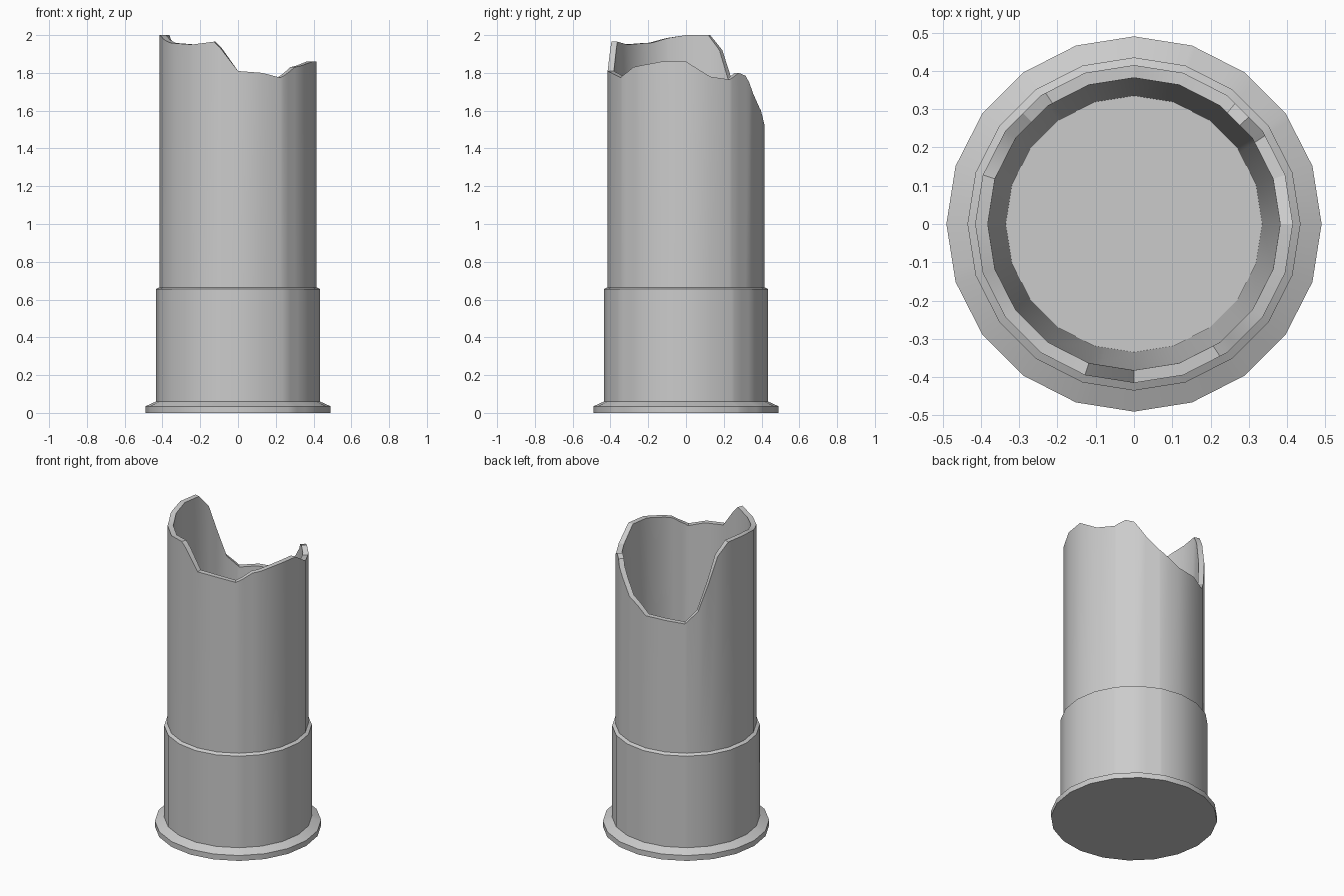
import bpy, bmesh, math

if "Cube" in bpy.data.objects:
    bpy.data.objects.remove(bpy.data.objects["Cube"])

SIDES = 20
STEP = 360 / SIDES

# Broken rim: (angle in degrees from +x, height)
RIM = [(0, 1.86), (18, 1.78), (34, 1.765), (43, 1.80), (50, 1.785), (60, 1.69),
       (71, 1.61), (81, 1.57), (90, 1.525), (108, 1.52), (124, 1.505), (135, 1.58),
       (144, 1.76), (152, 1.92), (162, 2.0), (180, 2.0), (194, 1.985), (208, 1.96),
       (234, 1.95), (252, 1.965), (257, 1.93), (270, 1.81), (288, 1.80),
       (303, 1.775), (310, 1.80), (317, 1.83), (342, 1.86), (360, 1.86)]


def rim_height(a):
    for (a0, h0), (a1, h1) in zip(RIM, RIM[1:]):
        if a0 <= a <= a1:
            return h0 + (h1 - h0) * (a - a0) / (a1 - a0)


def on_polygon(r, a, z):
    # point at angle a on the outline of a 20-sided polygon of corner radius r
    d = (a % STEP) - STEP / 2
    q = r * math.cos(math.radians(STEP / 2)) / math.cos(math.radians(d))
    t = math.radians(a)
    return (q * math.cos(t), q * math.sin(t), z)


# Columns at every corner plus the extra break points
angles = sorted({i * 18 for i in range(SIDES)} | {a for a, h in RIM if a < 360})

bm = bmesh.new()
columns = []
for a in angles:
    h = rim_height(a)
    # Flange, metal head, tube, broken rim, tapered inside wall
    profile = [(0.49, 0), (0.49, 0.035), (0.435, 0.06), (0.435, 0.655),
               (0.415, 0.665), (0.415, h), (0.382, h), (0.335, 0.1)]
    columns.append([bm.verts.new(on_polygon(r, a, z)) for r, z in profile])

n = len(columns)
for i in range(n):
    c, d = columns[i], columns[(i + 1) % n]
    for k in range(len(c) - 1):
        bm.faces.new((c[k], d[k], d[k + 1], c[k + 1]))

# Underside and inside floor
bm.faces.new([c[0] for c in reversed(columns)])
bm.faces.new([c[-1] for c in columns])
bmesh.ops.recalc_face_normals(bm, faces=bm.faces)

mesh = bpy.data.meshes.new("broken_casing")
bm.to_mesh(mesh)
bm.free()
obj = bpy.data.objects.new("broken_casing", mesh)
bpy.context.collection.objects.link(obj)
bpy.context.view_layer.objects.active = obj
obj.select_set(True)
bpy.ops.object.shade_smooth_by_angle(angle=math.radians(24))
